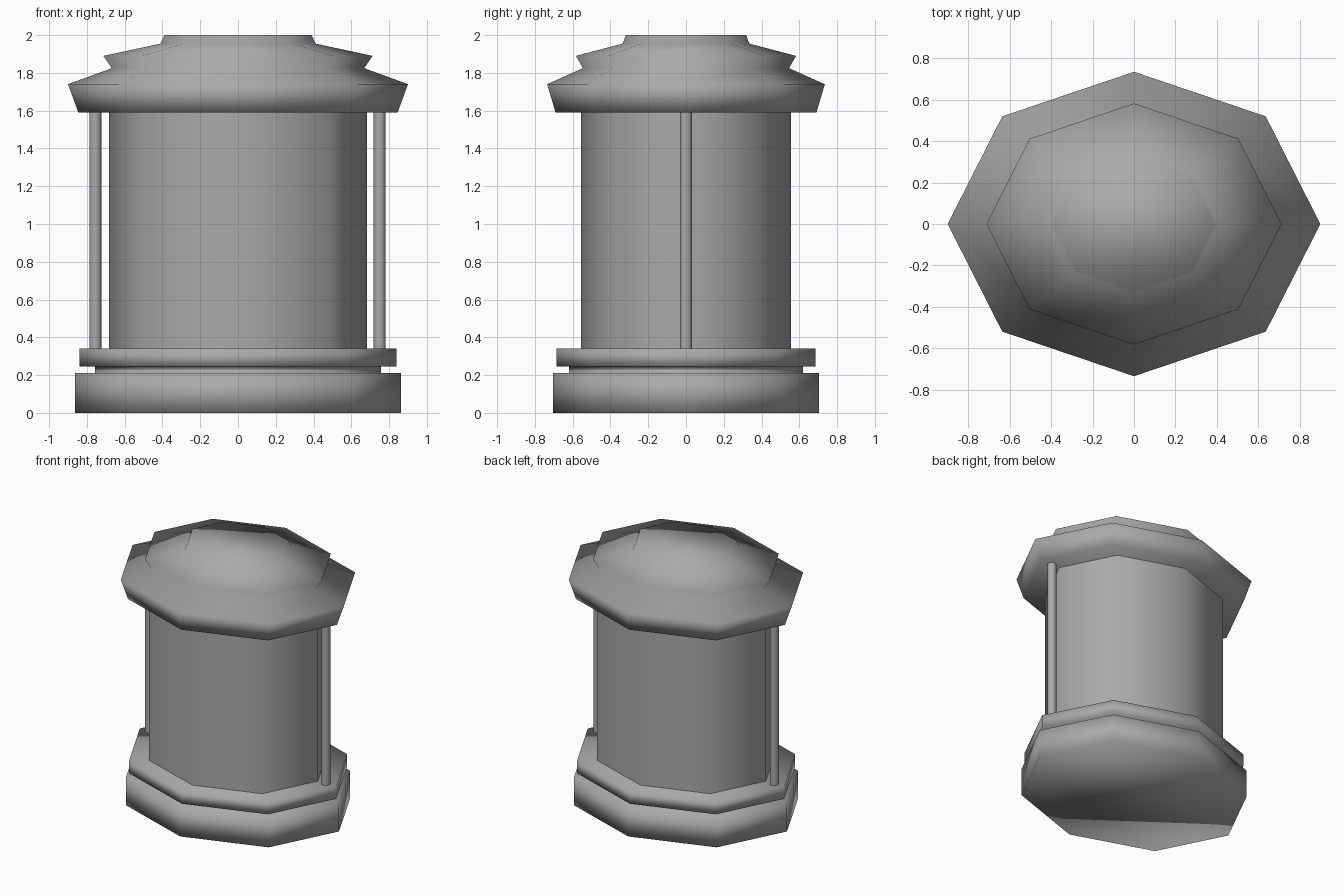
import bpy, bmesh, math

cube = bpy.data.objects.get("Cube")
if cube:
    bpy.data.objects.remove(cube, do_unlink=True)

stone = bpy.data.materials.new("grey_stone")
stone.use_nodes = True
GREY = (0.4, 0.4, 0.4, 1)
stone.diffuse_color = GREY
stone.node_tree.nodes["Principled BSDF"].inputs["Base Color"].default_value = GREY

DEPTH = 0.817  # depth of the plan relative to its width


def loft(name, profile, sides=8, depth=DEPTH, caps=True, x=0.0):
    """Stack elliptical rings from (half width, height) pairs, smooth shaded."""
    bm = bmesh.new()
    rings = []
    for r, z in profile:
        angles = [2 * math.pi * i / sides for i in range(sides)]
        rings.append([bm.verts.new((r * math.cos(a), r * depth * math.sin(a), z))
                      for a in angles])
    for low, high in zip(rings, rings[1:]):
        for i in range(sides):
            j = (i + 1) % sides
            bm.faces.new((low[i], low[j], high[j], high[i]))
    if caps:
        bm.faces.new(rings[0][::-1])
        bm.faces.new(rings[-1])
    for face in bm.faces:
        face.smooth = True
    mesh = bpy.data.meshes.new(name)
    bm.to_mesh(mesh)
    bm.free()
    mesh.materials.append(stone)
    obj = bpy.data.objects.new(name, mesh)
    obj.location.x = x
    bpy.context.collection.objects.link(obj)
    return obj


# Stepped plinth with a recessed groove
loft("base", [(0.862, 0), (0.862, 0.21), (0.757, 0.21), (0.757, 0.245),
              (0.838, 0.245), (0.838, 0.34)])

# Main drum
loft("body", [(0.682, 0.34), (0.682, 1.59)], caps=False)

# Two-tiered roof
loft("roof", [(0.845, 1.59), (0.9, 1.74), (0.668, 1.825), (0.713, 1.89),
              (0.41, 1.955), (0.39, 2.0)])

# Slim columns at both sides
for side, x in (("left", 0.75), ("right", -0.755)):
    loft(side + "_column", [(0.032, 0.34), (0.032, 1.59)], sides=12, depth=1,
         caps=False, x=x)
